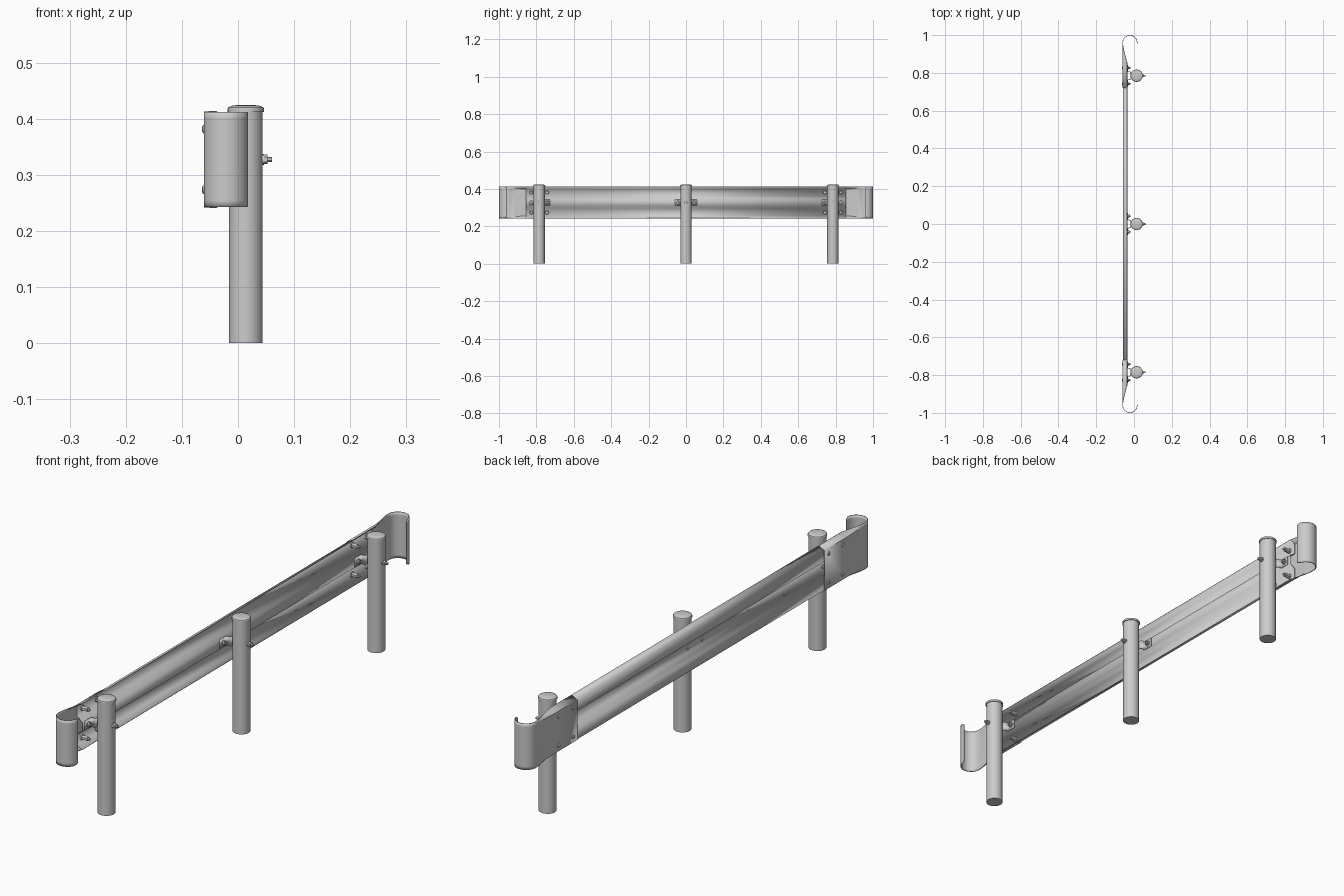
import bpy, bmesh, math
from mathutils import Matrix, Vector

if "Cube" in bpy.data.objects:
    bpy.data.objects.remove(bpy.data.objects["Cube"])

ZC = 0.3275          # mid height of the rail
POST_X = 0.014
POSTS = {"left": -0.785, "middle": 0.0, "right": 0.785}


def finish(name, bm, thick=0, smooth=30):
    bmesh.ops.recalc_face_normals(bm, faces=bm.faces)
    me = bpy.data.meshes.new(name)
    bm.to_mesh(me)
    bm.free()
    ob = bpy.data.objects.new(name, me)
    bpy.context.collection.objects.link(ob)
    if thick:
        mod = ob.modifiers.new("sheet", "SOLIDIFY")
        mod.thickness = thick
        mod.offset = 0
        mod.use_even_offset = True
    bpy.ops.object.select_all(action="DESELECT")
    ob.select_set(True)
    bpy.context.view_layer.objects.active = ob
    bpy.ops.object.shade_smooth_by_angle(angle=math.radians(smooth))
    return ob


def grid(bm, rows):
    # skin a list of equally long point rows
    vs = [[bm.verts.new(p) for p in r] for r in rows]
    for a, b in zip(vs, vs[1:]):
        for i in range(len(a) - 1):
            bm.faces.new((a[i], a[i + 1], b[i + 1], b[i]))


def turned(bm, profile, origin, axis="Z", seg=32):
    # lathe (radius, height) points around an axis, capped at both ends
    rot = Matrix.Rotation(math.pi / 2, 3, "Y") if axis == "X" else Matrix.Identity(3)
    rings = []
    for r, h in profile:
        rings.append([bm.verts.new(rot @ Vector((r * math.cos(t), r * math.sin(t), h)) + Vector(origin))
                      for t in (2 * math.pi * k / seg for k in range(seg))])
    for a, b in zip(rings, rings[1:]):
        for i in range(seg):
            j = (i + 1) % seg
            bm.faces.new((a[i], a[j], b[j], b[i]))
    bm.faces.new(rings[0])
    bm.faces.new(rings[-1])


def bolt(bm, x, y, z, head_x):
    # domed head on the road side, washer, hex nut and thread tip behind
    turned(bm, [(0.004, -0.003), (0.007, -0.0015), (0.008, 0.001)], (head_x, y, z), "X", 16)
    turned(bm, [(0.010, 0), (0.010, 0.002)], (x, y, z), "X", 16)
    turned(bm, [(0.0085, 0.002), (0.0085, 0.008)], (x, y, z), "X", 6)
    turned(bm, [(0.0045, 0.008), (0.0045, 0.011), (0.0035, 0.012)], (x, y, z), "X", 12)


# corrugated rail
half = [(-0.036, 0.0845), (-0.057, 0.0725), (-0.057, 0.0325), (-0.036, 0.0175)]
prof = half + [(x, -z) for x, z in reversed(half)]
bm = bmesh.new()
grid(bm, [[(x, y, ZC + z) for x, z in prof] for y in (-0.855, 0.855)])
finish("rail", bm, 0.003)

# curled end terminals
R, CX, CY = 0.038, -0.0215, 0.9605
for side, s in (("left", -1), ("right", 1)):
    rows = []

    def station(x, y, flange, edge, shoulder):
        # section: folded flange, flat face, folded flange
        rows.append([(x + flange, s * y, ZC + edge), (x, s * y, ZC + shoulder),
                     (x, s * y, ZC - shoulder), (x + flange, s * y, ZC - edge)])

    x0 = CX - R
    station(x0, 0.72, 0.022, 0.085, 0.073)
    station(x0, 0.84, 0.022, 0.085, 0.073)
    for k in range(1, 9):
        t = k / 8
        e = t * t * (3 - 2 * t)
        station(x0, 0.84 + 0.1205 * t, 0.022 * (1 - e), 0.085, 0.073 + 0.004 * e)
    for k in range(1, 25):
        a = math.radians(180 - 187 * k / 24)
        edge = 0.085 - (0.007 * ((k - 20) / 4) ** 2 if k > 20 else 0)
        station(CX + R * math.cos(a), CY + R * math.sin(a), 0, edge, 0.073)
    bm = bmesh.new()
    grid(bm, rows)
    finish(side + "_terminal", bm, 0.003)

for name, y in POSTS.items():
    # post
    bm = bmesh.new()
    turned(bm, [(0.03, 0), (0.03, 0.414)], (POST_X, y, 0))
    finish(name + "_post", bm)

    # domed cap
    bm = bmesh.new()
    turned(bm, [(0.0325, 0.412), (0.0325, 0.418), (0.031, 0.4205), (0.024, 0.4235),
                (0.012, 0.4248), (0.003, 0.425)], (POST_X, y, 0))
    finish(name + "_post_cap", bm)

    # hat bracket between rail and post
    hat = [(-0.033, -0.058), (-0.033, -0.022), (-0.0165, -0.019),
           (-0.0165, 0.019), (-0.033, 0.022), (-0.033, 0.058)]
    bm = bmesh.new()
    grid(bm, [[(x, y + dy, ZC + dz) for x, dy in hat] for dz in (-0.017, 0.017)])
    finish(name + "_bracket", bm, 0.003)

    # rail bolts: one row in the middle, three rows at the ends
    bm = bmesh.new()
    for dy in (-0.042, 0.042):
        bolt(bm, -0.0315, y + dy, ZC, -0.0375)
        if y:
            for dz in (-0.054, 0.054):
                bolt(bm, -0.0555, y + dy, ZC + dz, -0.061)
                # spacer collar bringing the nut out of the corrugation
                turned(bm, [(0.0085, 0), (0.0085, 0.024)], (-0.0555, y + dy, ZC + dz), "X", 6)
                turned(bm, [(0.0045, 0.024), (0.0045, 0.031)], (-0.0555, y + dy, ZC + dz), "X", 12)
    finish(name + "_rail_bolts", bm)

    # through bolt on the back of the post
    bm = bmesh.new()
    turned(bm, [(0.0045, -0.018), (0.0045, 0.061)], (0, y, ZC), "X", 12)
    turned(bm, [(0.0095, 0.042), (0.0095, 0.046)], (0, y, ZC), "X", 16)
    turned(bm, [(0.0085, 0.046), (0.0085, 0.053)], (0, y, ZC), "X", 6)
    finish(name + "_post_bolt", bm)
